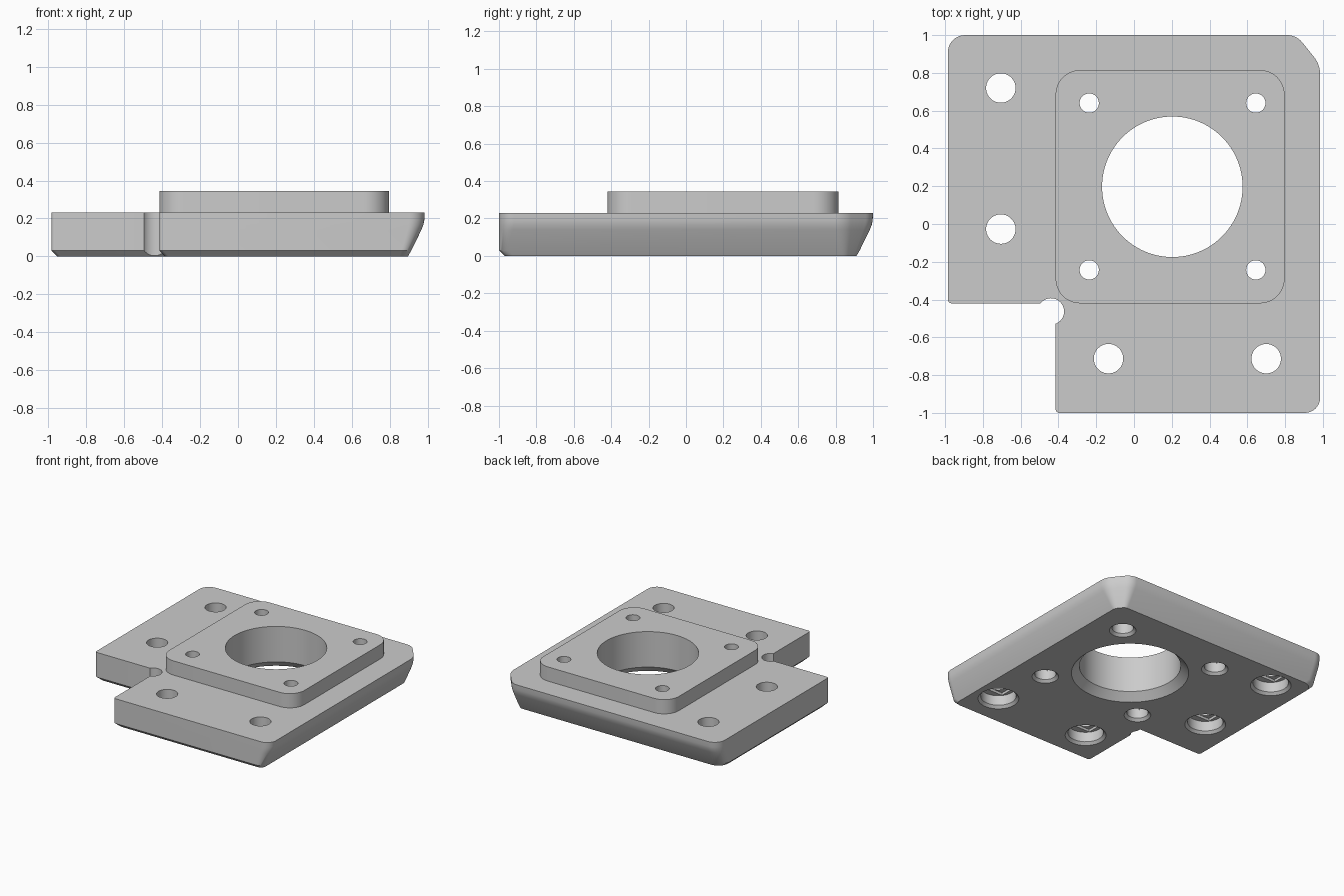
import bpy, bmesh, math
from mathutils import Vector, Matrix

if "Cube" in bpy.data.objects:
    bpy.data.objects.remove(bpy.data.objects["Cube"], do_unlink=True)

grey = bpy.data.materials.new("light grey")
grey.use_nodes = True
grey.diffuse_color = (0.6, 0.6, 0.6, 1)
grey.node_tree.nodes["Principled BSDF"].inputs["Base Color"].default_value = grey.diffuse_color


def make_object(name, bm):
    bmesh.ops.recalc_face_normals(bm, faces=bm.faces)
    mesh = bpy.data.meshes.new(name)
    bm.to_mesh(mesh)
    bm.free()
    mesh.materials.append(grey)
    obj = bpy.data.objects.new(name, mesh)
    bpy.context.collection.objects.link(obj)
    return obj


def loft(bm, rings):
    """Skin a stack of equal-length point rings and cap both ends."""
    loops = [[bm.verts.new(p) for p in ring] for ring in rings]
    n = len(loops[0])
    for low, high in zip(loops, loops[1:]):
        for i in range(n):
            j = (i + 1) % n
            bm.faces.new((low[i], low[j], high[j], high[i]))
    bm.faces.new(loops[0][::-1])
    bm.faces.new(loops[-1])


def rounded(corners, z, steps=8):
    """Round each (x, y, tangent length) corner with an arc."""
    ring = []
    for i, (x, y, t) in enumerate(corners):
        p = Vector((x, y, z))
        before, after = corners[i - 1], corners[(i + 1) % len(corners)]
        a = (Vector((before[0], before[1], z)) - p).normalized()
        b = (Vector((after[0], after[1], z)) - p).normalized()
        half = a.angle(b) / 2
        centre = p + (a + b).normalized() * (t / math.cos(half))
        radius = t * math.tan(half)
        start = (p + a * t - centre).normalized()
        end = (p + b * t - centre).normalized()
        ring += [centre + start.slerp(end, k / steps) * radius for k in range(steps + 1)]
    return ring


def base_ring(z, slope, bevel):
    """Plate outline: slope insets the right and back, bevel the other sides."""
    left, right = -0.985 + bevel, 0.985 - slope
    front, back = -1 + bevel, 1 - slope
    notch_x, notch_y = -0.415 + bevel, -0.42 + bevel
    cut = 0.125 - slope * 0.85
    return rounded([
        (notch_x, front, 0.02), (right, front, 0.08 - slope * 0.4),
        (right, back - cut * 1.25, cut * 0.4), (right - cut, back, cut * 0.4),
        (left, back, 0.09), (left, notch_y, 0.02), (notch_x, notch_y, 0.005)], z)


def revolve(bm, x, y, profile, sides):
    loft(bm, [[(x + r * math.cos(2 * math.pi * k / sides),
                y + r * math.sin(2 * math.pi * k / sides), z)
               for k in range(sides)] for r, z in profile])


def stepped(radius, recess, depth):
    """Through hole with a chamfered recess underneath."""
    return [(recess + 0.02, -0.02), (recess - 0.02, 0.02),
            (recess - 0.02, depth), (radius, depth), (radius, 0.5)]


# Base plate with a notched corner and sloped outer sides
bm = bmesh.new()
loft(bm, [base_ring(*layer) for layer in (
    (0, 0.088, 0.03), (0.03, 0.071, 0), (0.14, 0.017, 0),
    (0.165, 0.007, 0), (0.19, 0.002, 0), (0.23, 0, 0))])
base = make_object("base_plate", bm)

# Raised mounting pad
bm = bmesh.new()
pad_corners = [(-0.415, -0.42, 0.13), (0.797, -0.42, 0.13),
               (0.797, 0.815, 0.13), (-0.415, 0.815, 0.13)]
loft(bm, [rounded(pad_corners, z, 12) for z in (0.23, 0.345)])
pad = make_object("raised_pad", bm)

# Hole cutters: central bore, relief, bolt holes, pad screw holes
bolts = [(-0.705, 0.72), (-0.705, -0.027), (-0.135, -0.713), (0.7, -0.713)]
screws = [(x, y) for x in (-0.237, 0.645) for y in (-0.243, 0.64)]
bm = bmesh.new()
revolve(bm, 0.203, 0.197, [(0.45, -0.02), (0.372, 0.058), (0.372, 0.5)], 96)
revolve(bm, -0.44, -0.463, [(0.07, -0.1), (0.07, 0.5)], 40)
for x, y in bolts:
    revolve(bm, x, y, stepped(0.078, 0.15, 0.1), 40)
for x, y in screws:
    revolve(bm, x, y, stepped(0.051, 0.098, 0.1), 32)
holes = make_object("hole_cutter", bm)

# Shallow slots in the floors of the recesses
bm = bmesh.new()
for spots, length, width in ((bolts, 0.2, 0.156), (screws, 0.12, 0.102)):
    for x, y in spots:
        bmesh.ops.create_cube(bm, size=1, matrix=Matrix.Translation((x, y, 0.105))
                              @ Matrix.Diagonal((length, width, 0.03, 1)))
slots = make_object("slot_cutter", bm)

# Cut the parts, then shade them smooth with sharp edges kept
for obj, cutters in ((base, (holes, slots)), (pad, (holes,))):
    bpy.ops.object.select_all(action="DESELECT")
    obj.select_set(True)
    bpy.context.view_layer.objects.active = obj
    for cutter in cutters:
        mod = obj.modifiers.new(cutter.name, "BOOLEAN")
        mod.operation, mod.solver, mod.object = "DIFFERENCE", "EXACT", cutter
        bpy.ops.object.modifier_apply(modifier=mod.name)
    bpy.ops.object.shade_smooth_by_angle(angle=math.radians(30))

for cutter in (holes, slots):
    cutter.hide_render = True
    bpy.data.objects.remove(cutter, do_unlink=True)
